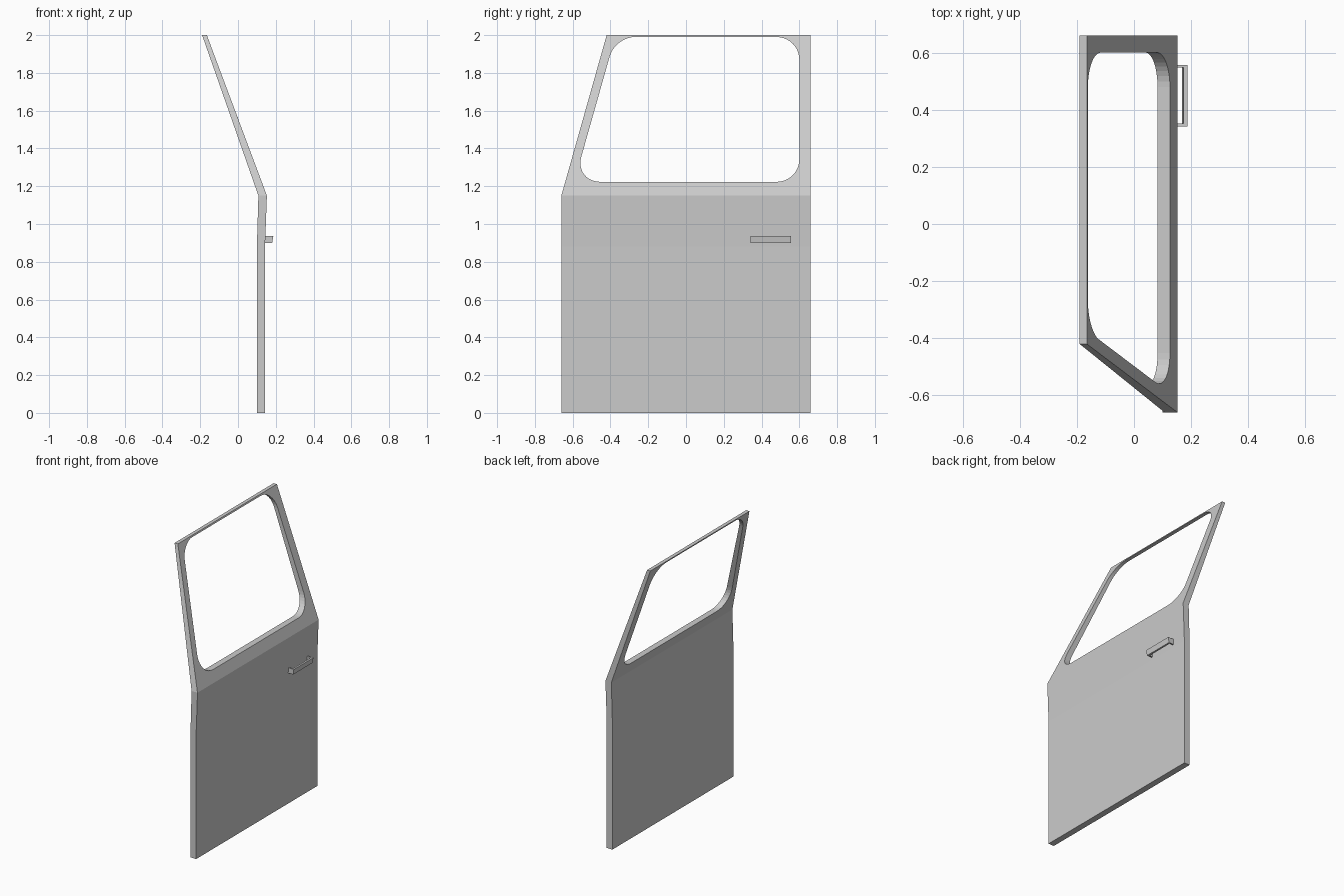
import bpy, bmesh
from mathutils import Vector

if "Cube" in bpy.data.objects:
    bpy.data.objects.remove(bpy.data.objects["Cube"])


def make_object(name, loops):
    """Loft equal-length point loops into a closed solid."""
    bm = bmesh.new()
    rings = [[bm.verts.new(p) for p in loop] for loop in loops]
    n = len(rings[0])
    for a, b in zip(rings, rings[1:]):
        for i in range(n):
            j = (i + 1) % n
            bm.faces.new((a[i], a[j], b[j], b[i]))
    bm.faces.new(rings[0])
    bm.faces.new(rings[-1])
    bmesh.ops.recalc_face_normals(bm, faces=bm.faces)
    mesh = bpy.data.meshes.new(name)
    bm.to_mesh(mesh)
    bm.free()
    obj = bpy.data.objects.new(name, mesh)
    bpy.context.collection.objects.link(obj)
    return obj


def rounded(corners, reach, steps=10):
    """Round each corner of a polygon with a cubic curve."""
    pts = []
    for i, c in enumerate(corners):
        c = Vector(c)
        a = c + (Vector(corners[i - 1]) - c).normalized() * reach[i]
        b = c + (Vector(corners[(i + 1) % len(corners)]) - c).normalized() * reach[i]
        ha, hb = a.lerp(c, 0.55), b.lerp(c, 0.55)
        for k in range(steps + 1):
            t = k / steps
            s = 1 - t
            pts.append(a * s**3 + ha * 3 * s * s * t + hb * 3 * s * t * t + b * t**3)
    return pts


# Door panel: sections as z, inner x, outer x, front y
sections = [(0, 0.10, 0.143, -0.66), (0.88, 0.10, 0.143, -0.66),
            (1.15, 0.108, 0.153, -0.66), (2.0, -0.19, -0.165, -0.42)]
door = make_object("door_panel", [
    [(xi, yf, z), (xo, yf, z), (xo, 0.66, z), (xi, 0.66, z)]
    for z, xi, xo, yf in sections])

# Window opening, cut straight through sideways
window = rounded([(-0.592, 1.223), (0.60, 1.223), (0.60, 1.99), (-0.375, 1.99)],
                 [0.14, 0.12, 0.12, 0.105])
cutter = make_object("window_cutter", [[(x, y, z) for y, z in window] for x in (-0.5, 0.5)])
cutter.hide_render = True
cutter.hide_set(True)
cut = door.modifiers.new("window", 'BOOLEAN')
cut.operation = 'DIFFERENCE'
cut.solver = 'EXACT'
cut.object = cutter

# Pull handle: bar on two end posts, tapering slightly downwards
loops = []
for z, grip in ((0.90, 0.181), (0.937, 0.187)):
    bar = grip - 0.013
    loops.append([(0.14, 0.342, z), (grip, 0.342, z), (grip, 0.556, z), (0.14, 0.556, z),
                  (0.14, 0.547, z), (bar, 0.547, z), (bar, 0.351, z), (0.14, 0.351, z)])
make_object("door_handle", loops)
